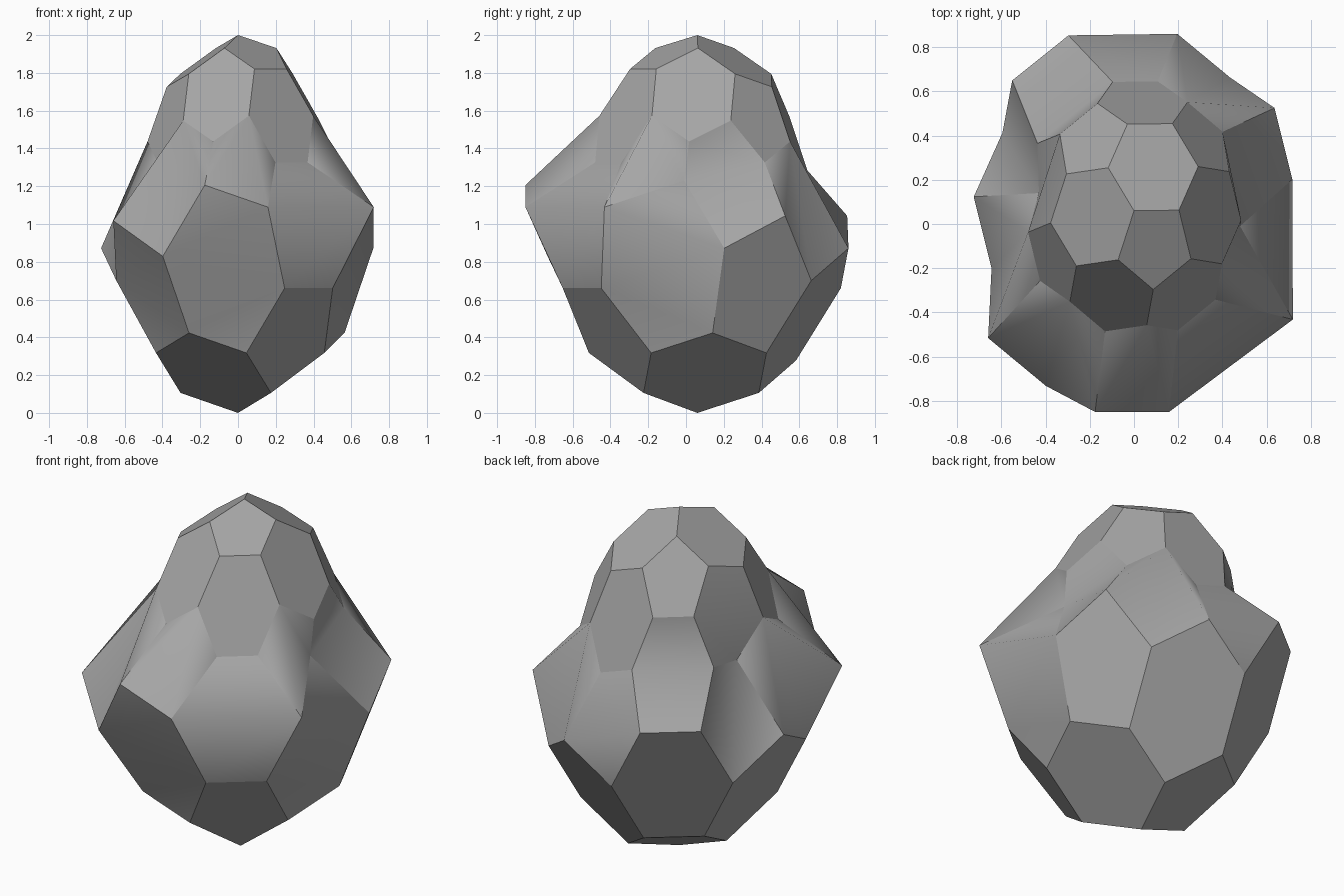
import bpy
import bmesh
import math
from mathutils import Vector

cube = bpy.data.objects.get("Cube")
if cube:
    bpy.data.objects.remove(cube, do_unlink=True)

PHI = (1 + math.sqrt(5)) / 2


def football_points():
    """Unit corners of a truncated icosahedron, standing on one corner."""
    seeds = [(0, 1, 3 * PHI), (1, 2 + PHI, 2 * PHI), (PHI, 2, 2 * PHI + 1)]
    pole = Vector((0, 1, 3 * PHI)).normalized()
    ahead = Vector((0, 3 * PHI, -1)).normalized()
    turn = math.radians(-55)
    points = []
    for a, b, c in seeds:
        for triple in ((a, b, c), (b, c, a), (c, a, b)):
            for sx in (1, -1):
                for sy in (1, -1):
                    for sz in (1, -1):
                        p = Vector((triple[0] * sx, triple[1] * sy, triple[2] * sz)).normalized()
                        u, v, w = p.dot(ahead), p.x, p.dot(pole)
                        q = Vector((u * math.cos(turn) - v * math.sin(turn),
                                    u * math.sin(turn) + v * math.cos(turn), w))
                        if all((q - other).length > 0.01 for other in points):
                            points.append(q)
    return points


def in_head(p):
    """The head holds the upper half and the notch on the left side."""
    return p.z > 0 or p.x > 0.96


def rock_shape(p):
    """Narrow head above the middle, broad body below it."""
    if in_head(p):
        # Notches pressed into the two sides
        if p.x > 0.96:
            return Vector((0.48, -0.01, 1.23))
        if p.x < -0.96:
            return Vector((-0.43, 0.14, 1.24))
        return Vector((0.515 * p.x, 0.06 + 0.6 * p.y, 1.16 + 0.84 * p.z))
    # Swollen front shoulder
    swell = 1.1 if p.y < -0.5 and p.z > -0.4 else 1.0
    q = p * swell
    return Vector((0.77 * q.x, max(0.06 + 0.88 * q.y, -0.85), 1.3 + 1.3 * q.z))


def split(a, b):
    """Fold the face shared by two corners along the line between them."""
    face = next(f for f in a.link_faces if b in f.verts)
    bmesh.utils.face_split(face, a, b)


def fan(corners, hub):
    """Fold a face from one corner to every corner not beside it."""
    start = corners.index(hub)
    count = len(corners)
    for step in range(2, count - 1):
        split(hub, corners[(start + step) % count])


def fold(face, head):
    """Fold a face that runs from the head to the body."""
    corners = list(face.verts)
    upper = [v in head for v in corners]
    count, above = len(corners), sum(upper)
    if above in (0, count):
        return
    middle = face.calc_center_median()
    if 2 * above == count or (count == 5 and above > 2):
        fan(corners, max(corners, key=lambda v: v.co.z))
    elif count == 5 and middle.x < -0.3:
        fan(corners, min(corners, key=lambda v: v.co.z))
    else:
        # Crease between the ends of the larger group of corners
        major = 2 * above > count
        ends = [v for i, v in enumerate(corners) if upper[i] == major
                and (upper[i - 1] != major or upper[(i + 1) % count] != major)]
        split(*ends)


# Faceted ball with whole pentagons and hexagons
bm = bmesh.new()
for point in football_points():
    bm.verts.new(point)
bmesh.ops.convex_hull(bm, input=bm.verts[:])
bmesh.ops.dissolve_limit(bm, angle_limit=math.radians(5), verts=bm.verts[:], edges=bm.edges[:])
bmesh.ops.recalc_face_normals(bm, faces=bm.faces[:])
outlines = set(bm.edges)

# Push the ball into the rock shape, then fold the bent faces
head = {v for v in bm.verts if in_head(v.co)}
for vert in bm.verts:
    vert.co = rock_shape(vert.co)
bm.normal_update()
for face in bm.faces[:]:
    fold(face, head)
bm.normal_update()
bmesh.ops.triangulate(bm, faces=bm.faces[:])

# Hard edges around each facet, soft folds inside it
for face in bm.faces:
    face.smooth = True
for edge in bm.edges:
    edge.smooth = edge not in outlines

mesh = bpy.data.meshes.new("rock")
bm.to_mesh(mesh)
bm.free()
rock = bpy.data.objects.new("rock", mesh)
bpy.context.collection.objects.link(rock)

# Plain grey stone
stone = bpy.data.materials.new("grey stone")
stone.use_nodes = True
grey = (0.38, 0.38, 0.38, 1)
stone.diffuse_color = grey
stone.node_tree.nodes["Principled BSDF"].inputs["Base Color"].default_value = grey
mesh.materials.append(stone)
